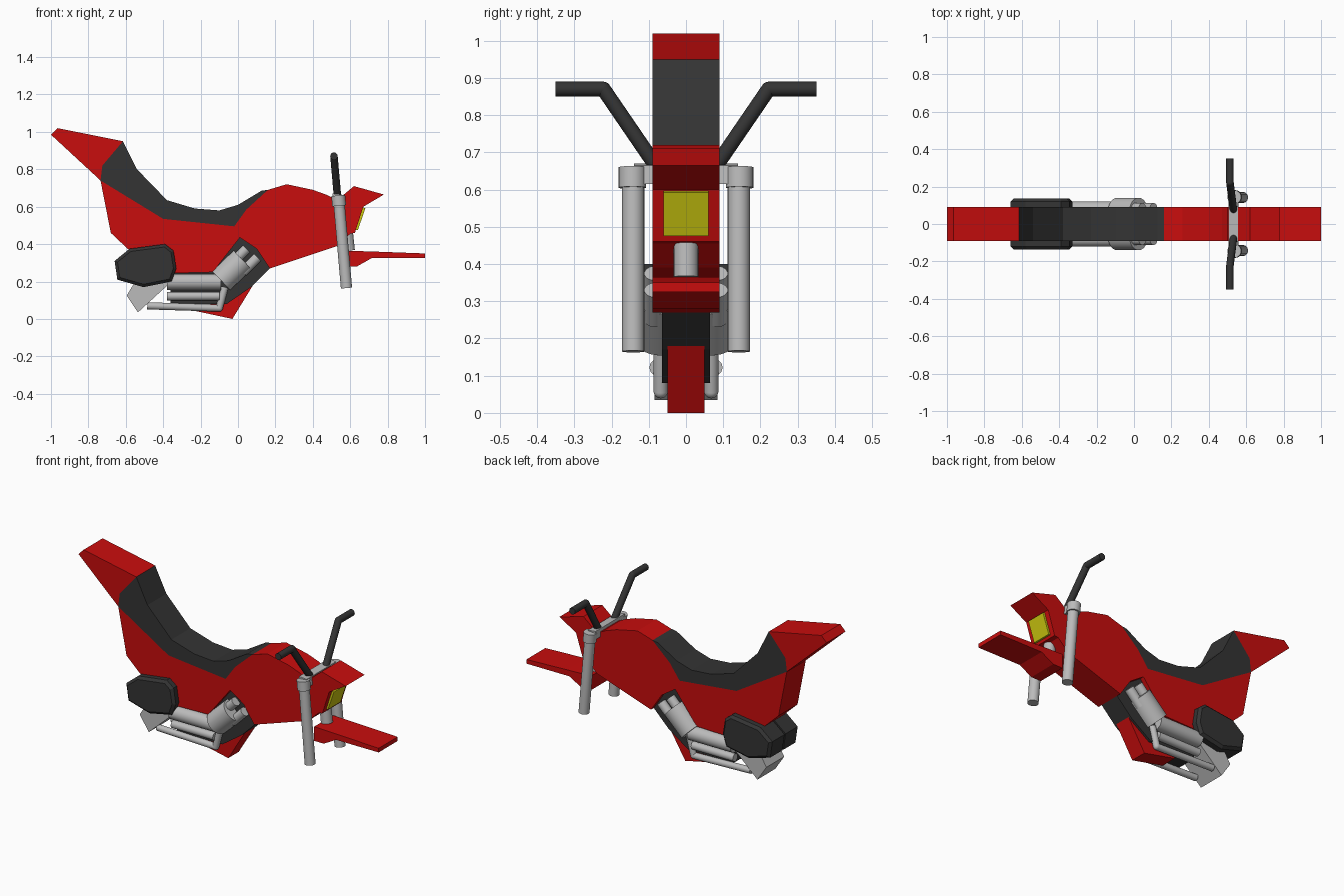
import bpy, bmesh
from mathutils import Vector, Matrix


def material(name, rgb):
    m = bpy.data.materials.new(name)
    m.diffuse_color = (*rgb, 1)
    return m


RED = material("red paint", (0.58, 0.004, 0.004))
DARK = material("dark rubber", (0.034, 0.034, 0.034))
GREY = material("grey metal", (0.5, 0.5, 0.5))
YELLOW = material("yellow lamp", (0.6, 0.57, 0.005))


def finish(name, bm, mat):
    bmesh.ops.recalc_face_normals(bm, faces=bm.faces)
    me = bpy.data.meshes.new(name)
    bm.to_mesh(me)
    bm.free()
    me.materials.append(mat)
    ob = bpy.data.objects.new(name, me)
    bpy.context.collection.objects.link(ob)
    return ob


def prism(name, pts, y0, y1, mat, chamfer=0.0):
    """Extrude an x-z profile from y0 to y1, optionally chamfering the outer rim."""
    bm = bmesh.new()
    face = bm.faces.new([bm.verts.new((x, y0, z)) for x, z in pts])
    res = bmesh.ops.extrude_face_region(bm, geom=[face])
    new = [v for v in res["geom"] if isinstance(v, bmesh.types.BMVert)]
    bmesh.ops.translate(bm, vec=(0, y1 - y0, 0), verts=new)
    if chamfer:
        rim = [e for e in bm.edges if all(v in new for v in e.verts)]
        bmesh.ops.bevel(bm, geom=rim, offset=chamfer, segments=1, affect='EDGES')
    return finish(name, bm, mat)


def rod(name, path, r, mat, segs=24):
    """Round bar along a path, with ball joints at the bends."""
    bm = bmesh.new()
    path = [Vector(p) for p in path]
    for a, b in zip(path, path[1:]):
        d = b - a
        m = Matrix.Translation((a + b) / 2) @ d.to_track_quat('Z', 'Y').to_matrix().to_4x4()
        bmesh.ops.create_cone(bm, cap_ends=True, segments=segs, radius1=r, radius2=r,
                              depth=d.length, matrix=m)
    for p in path[1:-1]:
        bmesh.ops.create_uvsphere(bm, u_segments=segs, v_segments=12, radius=r,
                                  matrix=Matrix.Translation(p))
    for f in bm.faces:
        f.smooth = len(f.verts) <= 4
    return finish(name, bm, mat)


W = 0.09

# main body shell, notched around the engine
prism("body", [(-0.735, 0.74), (-0.68, 0.46), (-0.59, 0.375), (-0.34, 0.245), (-0.135, 0.25),
               (0.01, 0.435), (0.10, 0.375), (0.17, 0.27), (0.53, 0.39), (0.60, 0.455),
               (0.625, 0.46), (0.67, 0.60), (0.78, 0.665), (0.62, 0.71), (0.56, 0.66),
               (0.50, 0.65), (0.47, 0.665), (0.40, 0.69), (0.26, 0.72), (0.16, 0.69),
               (0.045, 0.585), (-0.02, 0.495), (-0.40, 0.535)], -W, W, RED)
# seat and tail
prism("seat", [(-0.615, 0.95), (-0.54, 0.80), (-0.38, 0.635), (-0.23, 0.59), (-0.10, 0.58),
               (0.0, 0.61), (0.125, 0.685), (0.16, 0.69), (0.045, 0.585), (-0.02, 0.495),
               (-0.40, 0.535), (-0.735, 0.74), (-0.725, 0.82)], -W, W, DARK)
prism("tail", [(-1.0, 0.985), (-0.965, 1.02), (-0.615, 0.95), (-0.725, 0.82),
               (-0.735, 0.74)], -W, W, RED)
# front fender, belly pan, engine block and rear exhaust wedge
prism("front_fender", [(1.0, 0.35), (1.0, 0.325), (0.715, 0.325), (0.635, 0.28), (0.57, 0.28),
                       (0.57, 0.365), (0.73, 0.36)], -W, W, RED)
prism("belly_pan", [(0.055, 0.19), (0.08, 0.18), (-0.03, 0.0), (-0.24, 0.045), (-0.24, 0.08),
                    (-0.08, 0.09)], -0.05, 0.05, RED)
prism("engine_block", [(-0.36, 0.25), (-0.36, 0.08), (-0.06, 0.08), (0.07, 0.17), (0.175, 0.275),
                       (0.10, 0.38), (0.01, 0.44), (-0.14, 0.26)], -0.064, 0.064, DARK)
prism("exhaust_wedge", [(-0.595, 0.125), (-0.55, 0.20), (-0.355, 0.20), (-0.535, 0.035)],
      -0.085, 0.085, GREY)
# headlight and steering column
prism("headlight", [(0.622, 0.475), (0.665, 0.597), (0.681, 0.592), (0.641, 0.475)],
      -0.06, 0.06, YELLOW)
rod("steering_column", [(0.592, 0, 0.365), (0.582, 0, 0.46)], 0.033, GREY)
# clamp joining the forks
prism("fork_clamp", [(0.505, 0.62), (0.505, 0.67), (0.555, 0.665), (0.56, 0.615)],
      -0.14, 0.14, GREY)

bag = [(-0.66, 0.31), (-0.645, 0.21), (-0.505, 0.17), (-0.355, 0.20), (-0.33, 0.27),
       (-0.345, 0.365), (-0.39, 0.40), (-0.58, 0.375)]
for side, s in (("left", 1), ("right", -1)):
    # side bag
    prism(side + "_side_bag", bag, 0.005 * s, 0.135 * s, DARK, 0.015)
    # fork tube and cap
    rod(side + "_fork", [(0.58, 0.142 * s, 0.165), (0.538, 0.142 * s, 0.645)], 0.03, GREY)
    rod(side + "_fork_cap", [(0.541, 0.144 * s, 0.605), (0.536, 0.144 * s, 0.66)], 0.037, GREY)
    # handlebar
    rod(side + "_handlebar", [(0.532, 0.075 * s, 0.655), (0.513, 0.222 * s, 0.87),
                              (0.513, 0.35 * s, 0.87)], 0.02, DARK)
    # cylinder barrel with two small heads
    rod(side + "_engine_cylinder", [(-0.09, 0.07 * s, 0.205), (0.025, 0.07 * s, 0.315)],
        0.07, GREY, 32)
    for i, (x, z) in enumerate(((-0.005, 0.325), (0.055, 0.28))):
        rod(f"{side}_cylinder_head_{i + 1}", [(x - 0.03, 0.085 * s, z - 0.03),
                                              (x + 0.05, 0.085 * s, z + 0.05)], 0.027, GREY)
    # upper pipes and lower exhaust
    rod(side + "_upper_pipe", [(-0.38, 0.078 * s, 0.198), (-0.09, 0.078 * s, 0.198)], 0.043, GREY)
    rod(side + "_middle_pipe", [(-0.38, 0.075 * s, 0.122), (-0.10, 0.075 * s, 0.122)], 0.023, GREY)
    rod(side + "_exhaust_pipe", [(-0.485, 0.068 * s, 0.07), (-0.10, 0.068 * s, 0.058),
                                 (-0.07, 0.068 * s, 0.17)], 0.019, GREY)
